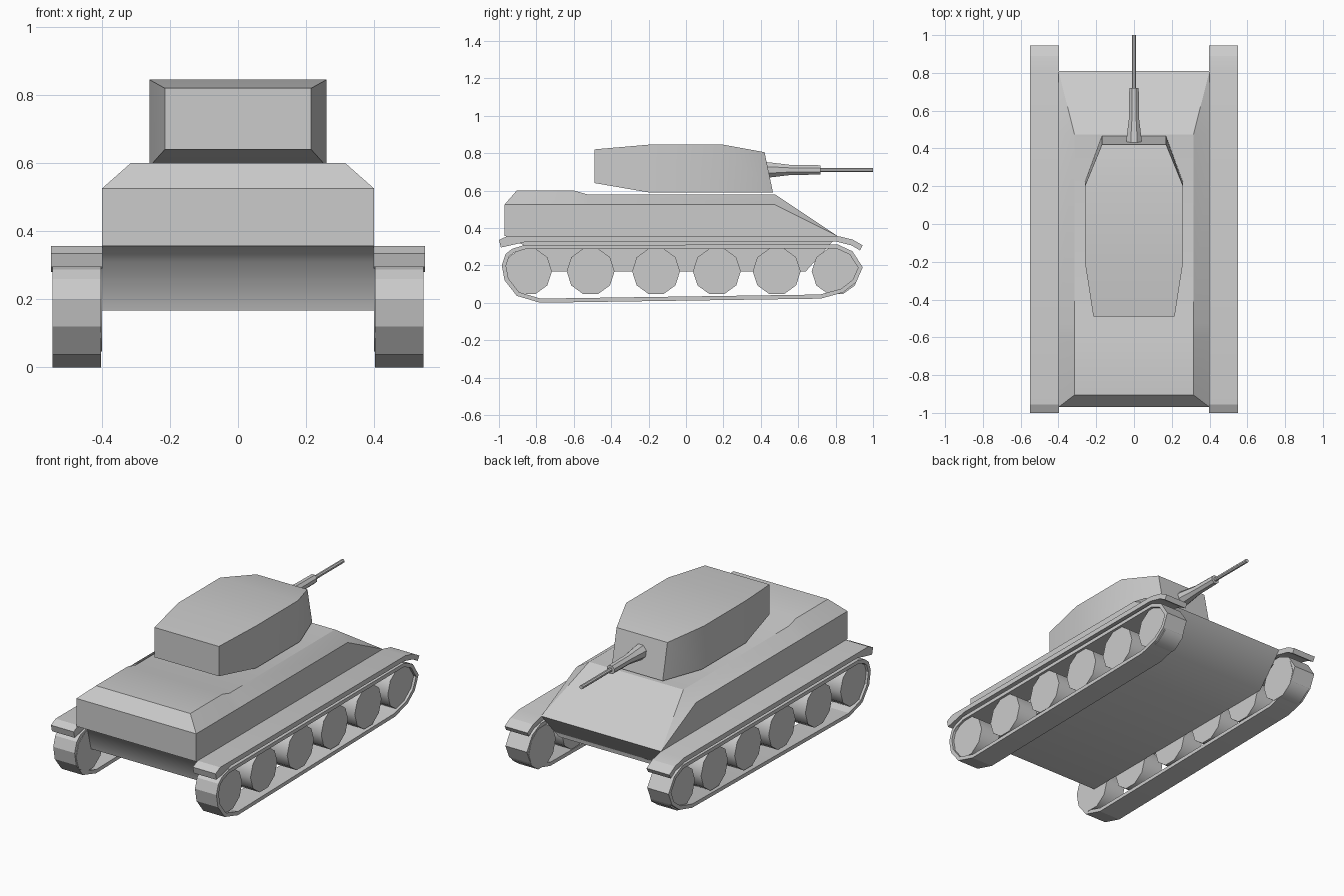
import bpy, bmesh, math
from mathutils import Vector

if "Cube" in bpy.data.objects:
    bpy.data.objects.remove(bpy.data.objects["Cube"])

grey = bpy.data.materials.new("light grey")
grey.diffuse_color = (0.6, 0.6, 0.6, 1)
grey.use_nodes = True
grey.node_tree.nodes["Principled BSDF"].inputs["Base Color"].default_value = grey.diffuse_color


def finish(name, verts, faces, angle=30):
    bm = bmesh.new()
    vs = [bm.verts.new(v) for v in verts]
    for f in faces:
        bm.faces.new([vs[i] for i in f])
    bmesh.ops.remove_doubles(bm, verts=bm.verts, dist=0.0005)
    bmesh.ops.dissolve_degenerate(bm, edges=bm.edges, dist=0.0005)
    bmesh.ops.recalc_face_normals(bm, faces=bm.faces)
    me = bpy.data.meshes.new(name)
    bm.to_mesh(me)
    bm.free()
    me.materials.append(grey)
    ob = bpy.data.objects.new(name, me)
    bpy.context.collection.objects.link(ob)
    bpy.ops.object.select_all(action='DESELECT')
    ob.select_set(True)
    bpy.context.view_layer.objects.active = ob
    bpy.ops.object.shade_smooth_by_angle(angle=math.radians(angle))
    return ob


def prism(name, prof, x0, x1, angle=30):
    """Solid from a side (y, z) profile, spanning x0..x1."""
    n = len(prof)
    v = [(x, y, z) for x in (x0, x1) for y, z in prof]
    f = [tuple(range(n)), tuple(range(n, 2 * n))]
    f += [(i, (i + 1) % n, n + (i + 1) % n, n + i) for i in range(n)]
    return finish(name, v, f, angle)


def band(name, prof, t, x0, x1):
    """Closed belt of thickness t whose outer outline is prof (clockwise)."""
    n = len(prof)
    pts = [Vector(p) for p in prof]
    inner = []
    for i, p in enumerate(pts):
        a, b = (p - pts[i - 1]).normalized(), (pts[(i + 1) % n] - p).normalized()
        na, nb = Vector((a.y, -a.x)), Vector((b.y, -b.x))
        inner.append(p + (na + nb) * t / (1 + na.dot(nb)))
    v = [(x, p.x, p.y) for x in (x0, x1) for loop in (pts, inner) for p in loop]
    f = []
    for i in range(n):
        j = (i + 1) % n
        f += [(i, j, n + j, n + i), (2*n + i, 2*n + j, 3*n + j, 3*n + i),
              (i, j, 2*n + j, 2*n + i), (n + i, n + j, 3*n + j, 3*n + i)]
    return finish(name, v, f, 15)


# upper hull: lofted cross sections (side y, top y, top z)
rows = [(-.97, -.905, .6), (-.6, -.6, .6), (-.53, -.53, .58), (.475, .475, .58)]
verts = []
for ys, yt, zt in rows:
    verts += [(-.4, ys, .357), (-.4, ys, .525), (-.315, yt, zt),
              (.315, yt, zt), (.4, ys, .525), (.4, ys, .357)]
verts += [(s * .4, .81, .357) for s in (-1, 1)]
faces = [(6*r + i, 6*r + i + 1, 6*r + i + 7, 6*r + i + 6) for r in range(3) for i in range(5)]
faces += [(0, 1, 4, 5), (1, 2, 3, 4)]                                  # rear plates
faces += [(18, 19, 24), (19, 20, 24), (20, 21, 25, 24), (21, 22, 25), (22, 23, 25)]  # glacis
finish("upper_hull", verts, faces, 25)

# lower hull
prism("lower_hull", [(-.965, .357), (-.87, .31), (-.83, .167), (.64, .167), (.81, .357)], -.4, .4, 55)

# turret: outline stations (half width, bottom y, bottom z, top y, top z)
st = [(.215, -.49, .64, -.49, .82), (.26, -.2, .59, -.2, .845),
      (.26, .22, .59, .2, .845), (.17, .465, .59, .42, .805)]
verts = []
for w, yb, zb, yt, zt in st:
    verts += [(-w, yb, zb), (-w, yt, zt), (w, yt, zt), (w, yb, zb)]
faces = [(4*r + i, 4*r + (i+1) % 4, 4*r + 4 + (i+1) % 4, 4*r + 4 + i) for r in range(3) for i in range(4)]
faces += [(0, 1, 2, 3), (12, 13, 14, 15)]
finish("turret", verts, faces, 25)

# gun: turned profile along y (y, radius)
gun = [(.42, .046), (.46, .042), (.56, .029), (.72, .027), (.72, .012), (1.0, .012)]
N = 8
verts = [(r * math.cos(2*math.pi*(k+.5)/N), y, .71 + r * math.sin(2*math.pi*(k+.5)/N))
         for y, r in gun for k in range(N)]
faces = [(N*a + k, N*a + (k+1) % N, N*a + N + (k+1) % N, N*a + N + k)
         for a in range(len(gun) - 1) for k in range(N)]
faces += [tuple(range(N)), tuple(range(N * (len(gun) - 1), N * len(gun)))]
finish("gun_barrel", verts, faces, 30)

# running gear outlines
track = [(-.985, .2), (-.965, .26), (-.93, .288), (-.865, .308), (.81, .312), (.89, .275),
         (.945, .19), (.91, .11), (.84, .055), (.72, .022), (-.78, 0), (-.905, .037), (-.97, .12)]
fender = [(-1, .335), (-.955, .357), (.81, .357), (.89, .338), (.945, .307), (.93, .28),
          (.885, .307), (.8, .328), (-.845, .328), (-.99, .295)]
wheels = [-.845, -.51, -.16, .165, .485, .8]

for side, s in (("left", -1), ("right", 1)):
    band(side + "_track", track, .022, s * .402, s * .545)
    prism(side + "_fender", fender, s * .398, s * .55, 15)
    for i, y in enumerate(wheels):
        prof = [(y + .128 * math.cos(k * math.pi / 5), .168 + .128 * math.sin(k * math.pi / 5))
                for k in range(10)]
        prism(f"{side}_wheel_{i + 1}", prof, s * .4, s * .53, 40)
